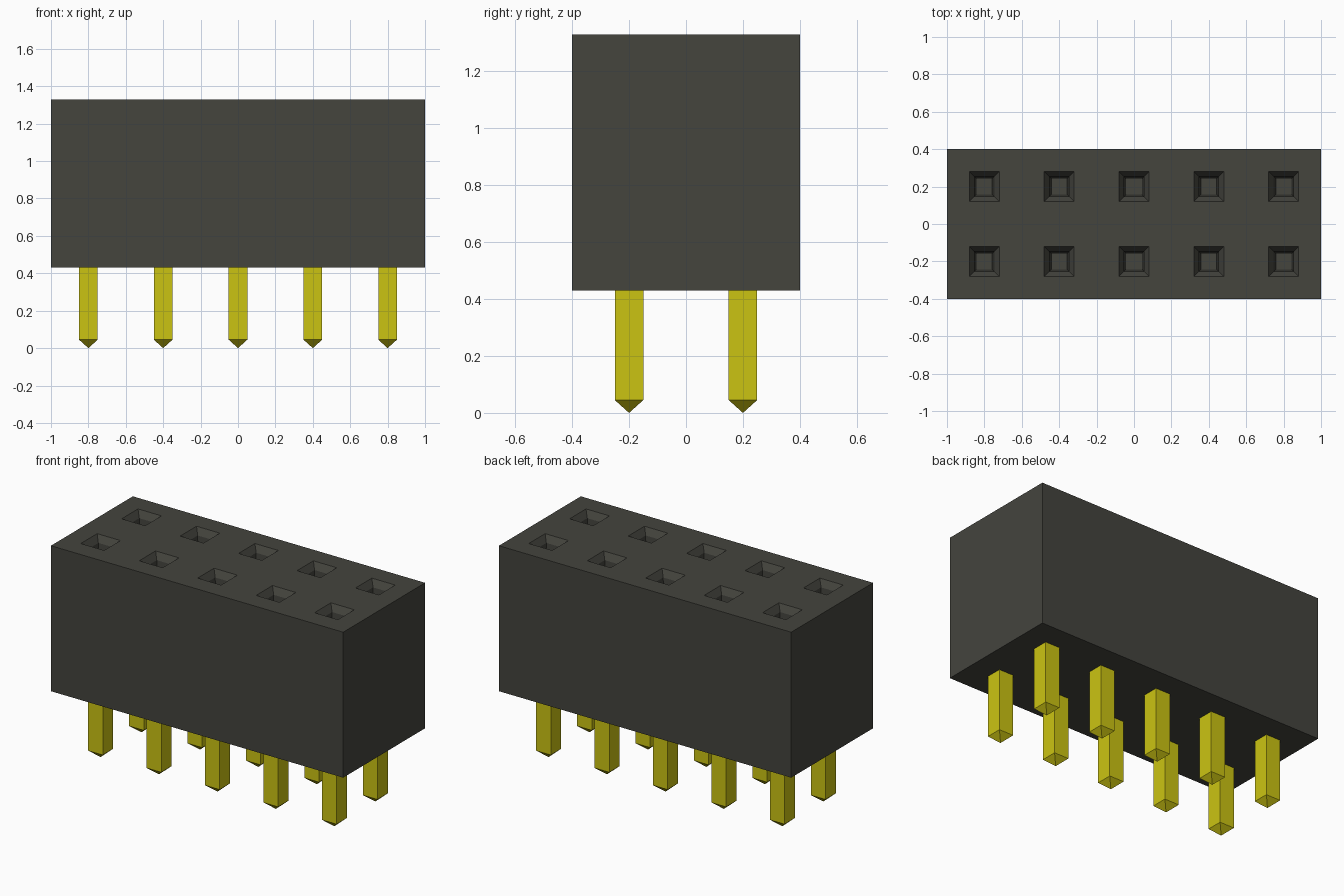
import bpy
import bmesh

cube = bpy.data.objects.get("Cube")
if cube:
    bpy.data.objects.remove(cube, do_unlink=True)

COLUMNS = [-0.8, -0.4, 0.0, 0.4, 0.8]
ROWS = [-0.2, 0.2]
BOTTOM, TOP = 0.43, 1.33


def make_material(name, color):
    mat = bpy.data.materials.new(name)
    mat.diffuse_color = color
    mat.use_nodes = True
    mat.node_tree.nodes["Principled BSDF"].inputs["Base Color"].default_value = color
    return mat


def make_object(name, bm, mat):
    bmesh.ops.recalc_face_normals(bm, faces=bm.faces[:])
    mesh = bpy.data.meshes.new(name)
    bm.to_mesh(mesh)
    bm.free()
    mesh.materials.append(mat)
    obj = bpy.data.objects.new(name, mesh)
    bpy.context.collection.objects.link(obj)
    return obj


def square(bm, x, y, z, half):
    return [bm.verts.new((x + sx * half, y + sy * half, z))
            for sx, sy in ((-1, -1), (1, -1), (1, 1), (-1, 1))]


def bridge(bm, a, b):
    for i in range(4):
        j = (i + 1) % 4
        bm.faces.new((a[i], a[j], b[j], b[i]))


black = make_material("dark plastic", (0.058, 0.058, 0.048, 1))
gold = make_material("yellow metal", (0.60, 0.55, 0.006, 1))

# Housing: a top sheet divided around the sockets, with walls and a base
HOLE = 0.08
xs = [-1.0] + [c + s * HOLE for c in COLUMNS for s in (-1, 1)] + [1.0]
ys = [-0.4] + [r + s * HOLE for r in ROWS for s in (-1, 1)] + [0.4]
bm = bmesh.new()
grid = [[bm.verts.new((x, y, TOP)) for y in ys] for x in xs]
sockets = []
for i in range(len(xs) - 1):
    for j in range(len(ys) - 1):
        ring = [grid[i][j], grid[i + 1][j], grid[i + 1][j + 1], grid[i][j + 1]]
        if i % 2 and j % 2:
            sockets.append((ring, (xs[i] + xs[i + 1]) / 2, (ys[j] + ys[j + 1]) / 2))
        else:
            bm.faces.new(ring)

# Outer walls and underside
rim = [row[0] for row in grid] + grid[-1][1:]
rim += [row[-1] for row in grid[-2::-1]] + grid[0][-2:0:-1]
base = [bm.verts.new((v.co.x, v.co.y, BOTTOM)) for v in rim]
for i in range(len(rim)):
    j = (i + 1) % len(rim)
    bm.faces.new((rim[i], rim[j], base[j], base[i]))
bm.faces.new(base)

# Sockets: a sloped lead-in above a slightly tapered shaft
for ring, x, y in sockets:
    for half, z in ((0.053, TOP - 0.04), (0.042, TOP - 0.30)):
        lower = square(bm, x, y, z, half)
        bridge(bm, ring, lower)
        ring = lower
    bm.faces.new(ring)
make_object("housing", bm, black)

# Pins: square posts with pyramid tips
for r, y in enumerate(ROWS):
    for c, x in enumerate(COLUMNS):
        bm = bmesh.new()
        upper = square(bm, 0, 0, BOTTOM + 0.02, 0.05)
        lower = square(bm, 0, 0, 0.045, 0.05)
        tip = bm.verts.new((0, 0, 0))
        bridge(bm, upper, lower)
        bm.faces.new(upper)
        for i in range(4):
            bm.faces.new((lower[i], lower[(i + 1) % 4], tip))
        pin = make_object(f"{('front', 'back')[r]}_pin_{c + 1}", bm, gold)
        pin.location = (x, y, 0)
